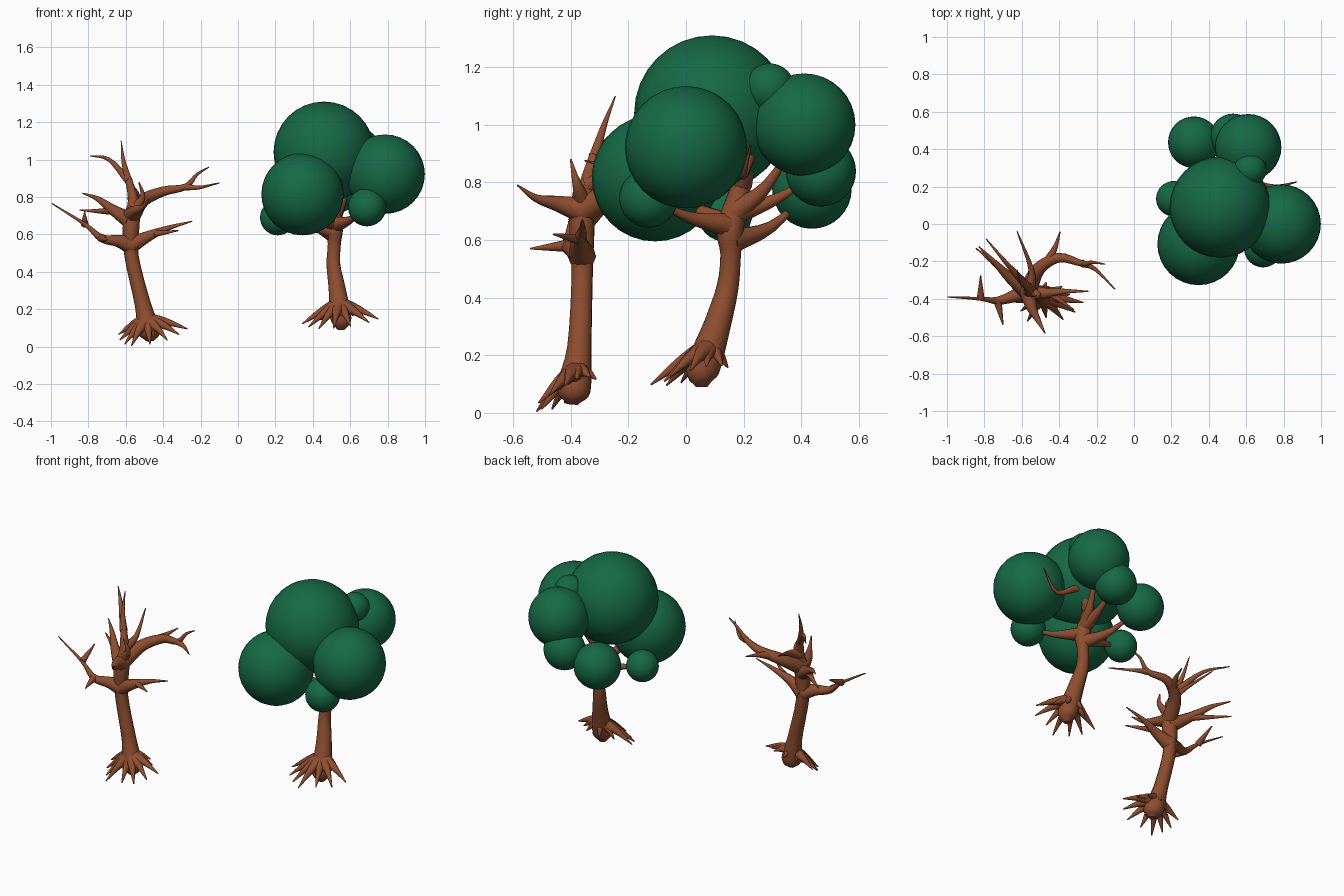
import bpy
from math import cos, sin, tau
from mathutils import Vector

if "Cube" in bpy.data.objects:
    bpy.data.objects.remove(bpy.data.objects["Cube"])


def material(name, rgb):
    m = bpy.data.materials.new(name)
    m.diffuse_color = (*rgb, 1)
    m.use_nodes = True
    m.node_tree.nodes["Principled BSDF"].inputs["Base Color"].default_value = m.diffuse_color
    return m


bark = material("bark", (0.27, 0.075, 0.03))
green = material("foliage", (0.008, 0.14, 0.06))


def smooth_path(pts, n=4):
    """Catmull-Rom through points of (x, y, z, radius)."""
    p = [Vector(q) for q in pts]
    p = [p[0] * 2 - p[1]] + p + [p[-1] * 2 - p[-2]]
    out = []
    for i in range(1, len(p) - 2):
        a, b, c, d = p[i - 1:i + 3]
        for k in range(n):
            t = k / n
            out.append(0.5 * (2 * b + (c - a) * t + (2 * a - 5 * b + 4 * c - d) * t ** 2
                              + (3 * b - a - 3 * c + d) * t ** 3))
    return out + [p[-2]]


class Tree:
    def __init__(self, *trunk):
        self.paths = []
        self.trunk = self.add(trunk)

    def add(self, pts):
        path = smooth_path(pts)
        self.paths.append(path)
        return path

    def branch(self, parent, height, r, *pts):
        """Tapering branch that forks off the parent at a height."""
        start = min(parent, key=lambda q: abs(q[2] - height))
        pts = [start[:3], *pts]
        last = len(pts) - 1
        return self.add([(*p[:3], r * (1 - i / last) ** 1.3 + 0.003) for i, p in enumerate(pts)])

    def roots(self, count, centre, rx, ry, tilt):
        """Ring of roots, lowest towards the front left."""
        foot = self.trunk[6]
        for i in range(count):
            a = tau * i / count
            reach = 0.85 + 0.15 * cos(i * 2.4)
            tip = Vector((centre[0] + rx * reach * cos(a), centre[1] + ry * reach * sin(a),
                          centre[2] + tilt * cos(a - tau / 6)))
            mid = Vector(foot[:3]).lerp(tip, 0.5)
            mid.z += 0.012
            self.add([(*foot[:3], 0.045), (*mid, 0.021), (*tip, 0.003)])

    def build(self, name):
        cu = bpy.data.curves.new(name + "_curve", 'CURVE')
        cu.dimensions = '3D'
        cu.bevel_depth = 1.0
        cu.bevel_resolution = 3
        cu.use_fill_caps = True
        for path in self.paths:
            s = cu.splines.new('POLY')
            s.points.add(len(path) - 1)
            for sp, q in zip(s.points, path):
                sp.co = (*q[:3], 1)
                sp.radius = max(q[3], 0.002)
        tmp = bpy.data.objects.new(name + "_tmp", cu)
        bpy.context.collection.objects.link(tmp)
        dg = bpy.context.evaluated_depsgraph_get()
        me = bpy.data.meshes.new_from_object(tmp.evaluated_get(dg))
        bpy.data.objects.remove(tmp)
        me.materials.clear()
        me.materials.append(bark)
        for poly in me.polygons:
            poly.use_smooth = True
        bpy.context.collection.objects.link(bpy.data.objects.new(name, me))


# bare tree: trunk
bare = Tree((-.47, -.395, .03, .02), (-.475, -.39, .08, .06), (-.51, -.37, .23, .043),
            (-.57, -.36, .49, .038), (-.57, -.36, .67, .045), (-.56, -.345, .79, .028),
            (-.61, -.29, .98, .012), (-.625, -.245, 1.1, .002))
top = bare.trunk
# upper twigs
bare.branch(top, .9, .02, (-.69, -.2, 1.0), (-.79, -.08, 1.02))
bare.branch(top, .78, .03, (-.55, -.24, .83), (-.625, -.04, .91))
bare.branch(top, .74, .03, (-.51, -.38, .8), (-.53, -.4, .88))
# long right branch, fork and spur
limb = bare.branch(top, .71, .045, (-.51, -.24, .78), (-.4, -.18, .83), (-.28, -.21, .855),
                   (-.22, -.205, .92), (-.155, -.215, .96))
bare.branch(limb, .855, .018, (-.21, -.24, .85), (-.1, -.35, .875))
bare.branch(limb, .81, .025, (-.42, -.12, .83), (-.395, -.04, .845))
# middle left branch with twig
limb = bare.branch(top, .68, .045, (-.66, -.29, .725), (-.75, -.2, .79), (-.83, -.12, .82))
bare.branch(limb, .73, .02, (-.76, -.2, .725), (-.845, -.13, .73))
# front branch
bare.branch(top, .7, .045, (-.55, -.44, .725), (-.51, -.52, .745), (-.475, -.585, .79))
# low left branch with twigs
limb = bare.branch(top, .55, .045, (-.64, -.385, .565), (-.73, -.41, .58), (-.82, -.4, .655),
                   (-.995, -.39, .765))
bare.branch(limb, .58, .02, (-.7, -.54, .57))
bare.branch(limb, .665, .018, (-.82, -.275, .72))
# low right branch with twig
limb = bare.branch(top, .55, .045, (-.48, -.37, .59), (-.37, -.36, .635), (-.245, -.36, .67))
bare.branch(limb, .6, .016, (-.32, -.46, .62))
bare.roots(12, (-.47, -.42, .065), .2, .115, .06)
bare.build("bare_tree")

# leafy tree: trunk
leafy = Tree((.55, .055, .09, .02), (.55, .058, .15, .058), (.53, .11, .31, .047),
             (.51, .145, .44, .038), (.515, .155, .55, .036), (.515, .155, .65, .047),
             (.5, .2, .84, .028), (.48, .16, .95, .02))
# branch poking out between the leaf balls
leafy.branch(leafy.trunk, .8, .035, (.6, .22, .89), (.75, .2, .82), (.87, .225, .93))
leafy.roots(11, (.54, .015, .13), .21, .14, .035)

# leaf balls: x, y, z, radius, then the height where the supporting branch forks (0 for none)
balls = [(.46, .09, 1.04, .27, 0), (.345, -.107, .815, .22, .67), (.787, 0, .922, .212, 0),
         (.69, -.13, .745, .102, .65), (.213, .135, .69, .095, .63), (.61, .41, 1.0, .178, .7),
         (.62, .29, 1.125, .088, 0), (.32, .437, .777, .138, .59), (.53, .468, .838, .122, .7)]
for i, (x, y, z, r, fork) in enumerate(balls):
    bpy.ops.mesh.primitive_uv_sphere_add(segments=32, ring_count=16, radius=r, location=(x, y, z))
    ob = bpy.context.object
    ob.name = f"leaf_ball_{i + 1}"
    ob.data.materials.append(green)
    bpy.ops.object.shade_smooth()
    if fork:
        start, end = Vector((.515, .155, fork)), Vector((x, y, z))
        mid = start.lerp(end, 0.5)
        mid.z = fork * 0.7 + z * 0.3
        leafy.branch(leafy.trunk, fork, .042, mid, end)
leafy.build("leafy_tree")
